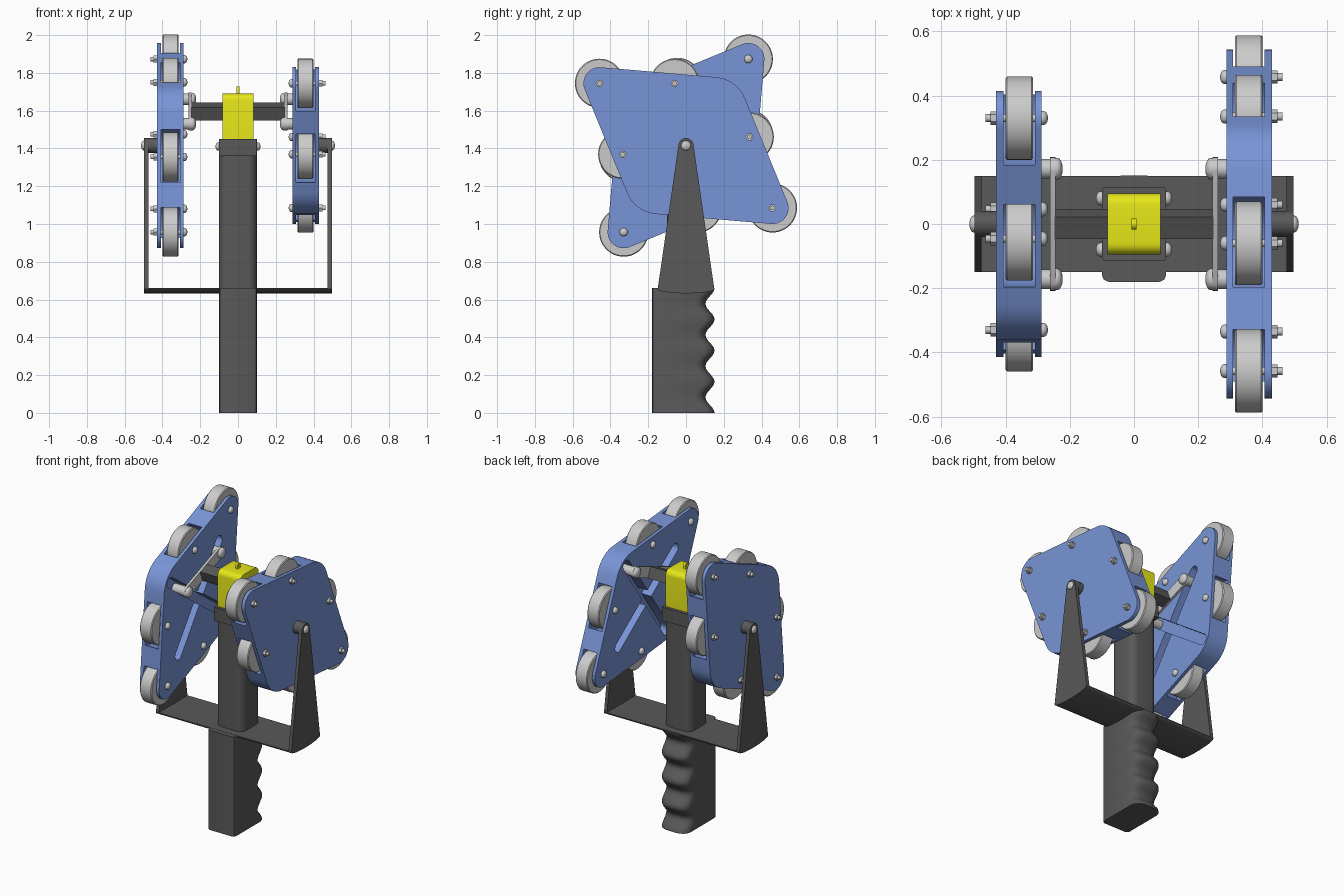
import bpy, bmesh
from math import sin, cos, pi, radians
from mathutils import Vector
from mathutils.geometry import convex_hull_2d

if "Cube" in bpy.data.objects:
    bpy.data.objects.remove(bpy.data.objects["Cube"])

ZP = 1.415          # pedal pivot height
ZS = 1.595          # crank shaft height


def material(name, rgb):
    m = bpy.data.materials.new(name)
    m.diffuse_color = (*rgb, 1)
    m.use_nodes = True
    m.node_tree.nodes["Principled BSDF"].inputs["Base Color"].default_value = m.diffuse_color
    return m


BLUE = material("blue", (0.19, 0.30, 0.68))
DARK = material("dark_grey", (0.10, 0.10, 0.10))
YELLOW = material("yellow", (0.80, 0.80, 0.01))


def finish(name, bm, mat=None):
    bmesh.ops.recalc_face_normals(bm, faces=bm.faces)
    me = bpy.data.meshes.new(name)
    bm.to_mesh(me)
    bm.free()
    ob = bpy.data.objects.new(name, me)
    bpy.context.collection.objects.link(ob)
    if mat:
        me.materials.append(mat)
    return ob


def loft(name, rings, mat=None):
    """Skin closed rings of 3D points and cap both ends."""
    bm = bmesh.new()
    vs = [[bm.verts.new(p) for p in r] for r in rings]
    n = len(vs[0])
    for a, b in zip(vs, vs[1:]):
        for i in range(n):
            bm.faces.new((a[i], a[(i + 1) % n], b[(i + 1) % n], b[i]))
    bm.faces.new(vs[0])
    bm.faces.new(vs[-1])
    return finish(name, bm, mat)


def prism(name, pts, x0, x1, mat=None):
    """Extrude a (y, z) outline along x."""
    return loft(name, [[(x, y, z) for y, z in pts] for x in (x0, x1)], mat)


def circle(y, z, r, n=32):
    return [(y + r * cos(2 * pi * i / n), z + r * sin(2 * pi * i / n)) for i in range(n)]


def hull(pts):
    v = [Vector(p) for p in pts]
    return [tuple(v[i]) for i in convex_hull_2d(v)]


def turned(name, y, z, profile, mat=None, n=32):
    """Round part along x from (x, radius) pairs."""
    return loft(name, [[(x, *p) for p in circle(y, z, r, n)] for x, r in profile], mat)


def dome(name, y, z, x, r, h, mat=None):
    """Round screw head starting at x, bulging by h."""
    prof = [(x, r)] + [(x + h * (0.3 + 0.7 * sin(a)), r * cos(a))
                       for a in (0, 0.4, 0.8, 1.15, 1.45)]
    return turned(name, y, z, prof, mat, 20)


def box(name, x, y, z, mat=None, bevel=0, pick=None):
    bm = bmesh.new()
    bmesh.ops.create_cube(bm, size=1)
    for v in bm.verts:
        v.co = [lo + (c + 0.5) * (hi - lo) for c, (lo, hi) in zip(v.co, (x, y, z))]
    if bevel:
        es = [e for e in bm.edges if pick(*e.verts)]
        bmesh.ops.bevel(bm, geom=es, offset=bevel, segments=6, profile=0.5, affect='EDGES')
    return finish(name, bm, mat)


def cut(ob, cutters):
    bpy.context.view_layer.objects.active = ob
    for c in cutters:
        m = ob.modifiers.new("cut", 'BOOLEAN')
        m.operation, m.solver, m.object = 'DIFFERENCE', 'EXACT', c
        bpy.ops.object.modifier_apply(modifier=m.name)
        bpy.data.objects.remove(c)


# handle with finger grooves along the back
rings = []
for i in range(49):
    z = 0.66 * i / 48
    b = 0.131 + 0.024 * cos(2 * pi * z / 0.165)
    half = [(0.08, -0.18), (0.094, -0.174), (0.1, -0.16), (0.1, b - 0.06),
            (0.093, b - 0.035), (0.075, b - 0.016), (0.04, b - 0.004)]
    rings.append([(x, y, z) for x, y in half] + [(-x, y, z) for x, y in reversed(half)])
loft("handle", rings, DARK)

# post, collar and head
upright = lambda a, b: abs(a.co.z - b.co.z) > 0.05
box("post", (-0.1, 0.1), (-0.1, 0.1), (0.655, 1.40), DARK, 0.05, upright)
box("post_collar", (-0.1, 0.1), (-0.115, 0.115), (1.36, 1.45), DARK, 0.008, upright)
box("yellow_cap", (-0.083, 0.083), (-0.095, 0.095), (1.45, 1.69), YELLOW, 0.035,
    lambda a, b: a.co.z > 1.6 and b.co.z > 1.6 and abs(a.co.x - b.co.x) > 0.05)
tab = prism("cap_tab", hull(circle(0, 1.71, 0.017, 20) + [(-0.017, 1.68), (0.017, 1.68)]),
            -0.008, 0.008, YELLOW)
cut(tab, [prism("tab_hole", circle(0, 1.71, 0.008, 16), -0.03, 0.03)])
for s in (-1, 1):
    for y in (-0.08, 0.08):
        dome("collar_screw", y, 1.41, s * 0.099, 0.022, s * 0.02)

# yoke base with a bowed underside
bow = [(0.15 * cos(a), 0.655 - 0.022 * sin(a)) for a in [pi * i / 16 for i in range(17)]]
prism("yoke_base", bow + [(-0.15, 0.661), (0.15, 0.661)], -0.497, 0.497, DARK)

# crank shaft: square bar turned to the crank angle
sq = [(0.052 * cos(radians(a)), ZS + 0.052 * sin(radians(a))) for a in (66, 156, 246, 336)]
prism("crank_shaft", sq, -0.247, 0.247, DARK)

# pedal layout as (y, z) offsets from the pivot, point symmetric
half_wheels = [(-0.458, 0.33), (-0.06, 0.33), (0.335, 0.046)]
wheels = half_wheels + [(-y, -z) for y, z in half_wheels]
corners = [(-0.458, 0.33, 0.085), (0.458, -0.33, 0.085), (0.145, 0.183, 0.18), (-0.145, -0.183, 0.18)]
slot_dirs = [(-0.813, 0.583), (0.583, 0.813)]

for s in (-1, 1):
    side = "left_" if s < 0 else "right_"

    # left pedal is a quarter turn ahead of the right one
    def at(y, z):
        return (y, ZP + z) if s > 0 else (z, ZP - y)

    # pedal body, with wheel pockets and crossed guide slots on the inner face
    outline = hull([p for y, z, r in corners for p in circle(*at(y, z), r, 48)])
    body = prism(side + "pedal_body", outline, s * 0.288, s * 0.43, BLUE)
    cutters = [prism("pocket", circle(*at(*w), 0.15, 40), s * 0.308, s * 0.407) for w in wheels]
    for dy, dz in slot_dirs:
        ends = [p for k in (-0.365, 0.365) for p in circle(*at(k * dy, k * dz), 0.034, 24)]
        cutters.append(prism("slot", hull(ends), s * 0.25, s * 0.36))
    cut(body, cutters)

    # wheels with axle bolts, heads inside and nuts outside
    for w in wheels:
        y, z = at(*w)
        turned(side + "wheel", y, z, [(s * 0.314, 0.125), (s * 0.319, 0.13),
                                      (s * 0.395, 0.13), (s * 0.40, 0.125)], None, 48)
        turned(side + "axle", y, z, [(s * 0.28, 0.012), (s * 0.463, 0.012)], None, 12)
        dome(side + "bolt_head", y, z, s * 0.288, 0.022, -s * 0.02)
        turned(side + "nut", y, z, [(s * 0.43, 0.021), (s * 0.447, 0.021)], None, 6)

    # yoke arm, pivot boss and pivot screw
    arm = hull(circle(0, ZP, 0.04) + [(-0.15, 0.655), (0.15, 0.655)])
    prism(side + "yoke_arm", arm, s * 0.475, s * 0.497, DARK)
    turned(side + "pivot_boss", 0, ZP, [(s * 0.425, 0.04), (s * 0.48, 0.04)], DARK)
    dome(side + "pivot_screw", 0, ZP, s * 0.495, 0.026, s * 0.018)

    # crank link with two guide pins riding in the slots
    pins = [(0.172, ZS + 0.065), (-0.172, ZS - 0.065)]
    neck = [(-0.036, 0.1), (-0.036, -0.1), (0.036, -0.1), (0.036, 0.1)]
    link = hull([p for q in pins for p in circle(*q, 0.036, 24)])
    prism(side + "crank_link", link, s * 0.245, s * 0.261)
    for y, z in pins:
        dome(side + "pin_head", y, z, s * 0.246, 0.034, -s * 0.024)
        turned(side + "guide_pin", y, z, [(s * 0.26, 0.031), (s * 0.345, 0.031)], None, 24)

# smooth shading with crisp edges
for ob in bpy.data.objects:
    ob.select_set(True)
bpy.context.view_layer.objects.active = bpy.data.objects["handle"]
bpy.ops.object.shade_smooth_by_angle(angle=radians(32))
